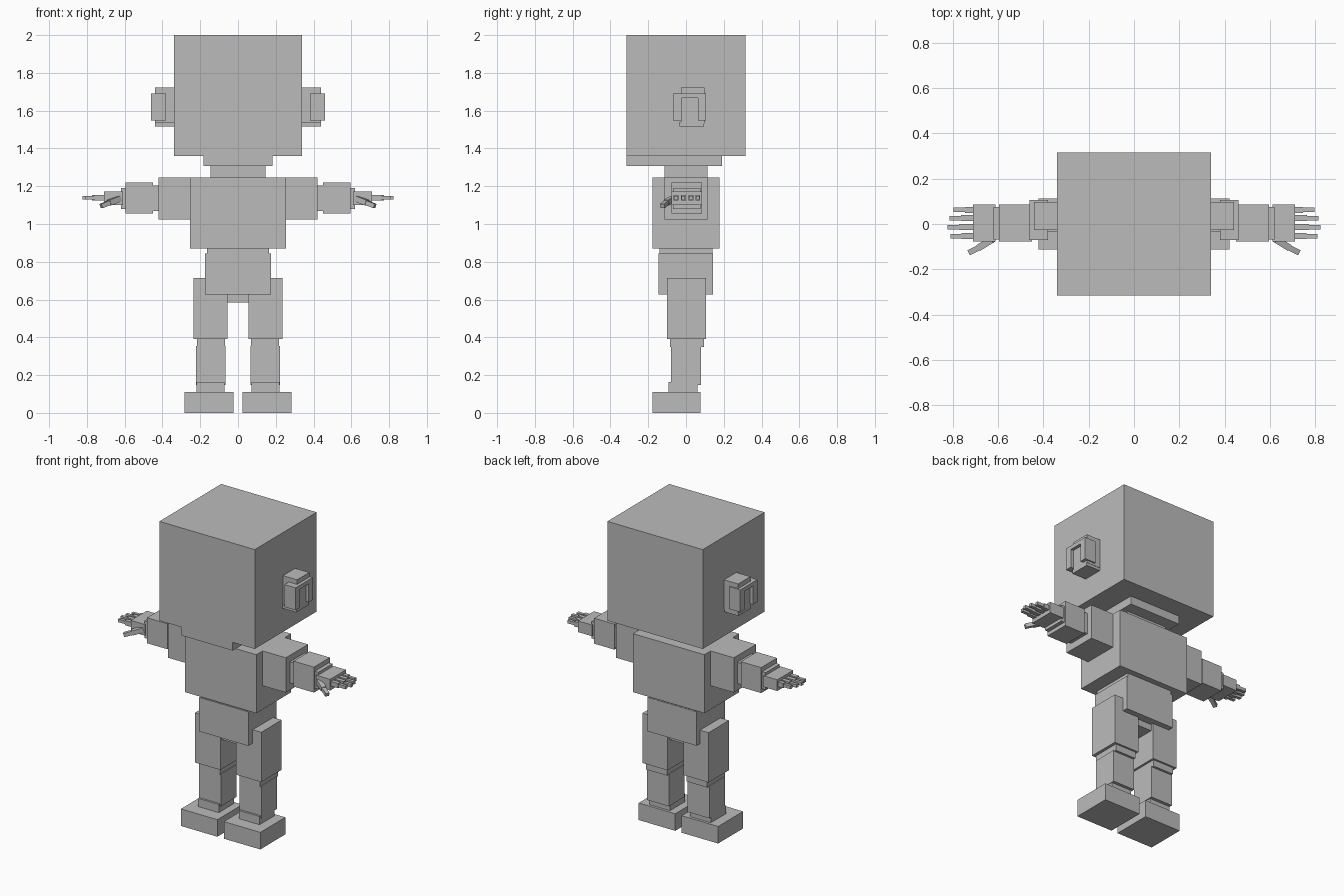
import bpy
from mathutils import Vector, Matrix

if "Cube" in bpy.data.objects:
    bpy.data.objects.remove(bpy.data.objects["Cube"])

GREY = (0.5, 0.5, 0.5, 1)
mat = bpy.data.materials.new("plain grey")
mat.use_nodes = True
mat.diffuse_color = GREY
mat.node_tree.nodes["Principled BSDF"].inputs["Base Color"].default_value = GREY


def box(name, x, y, z):
    """Axis-aligned block from (min, max) ranges."""
    bpy.ops.mesh.primitive_cube_add(size=1)
    ob = bpy.context.object
    ob.name = name
    lo, hi = Vector((x[0], y[0], z[0])), Vector((x[1], y[1], z[1]))
    ob.data.transform(Matrix.Translation((lo + hi) / 2) @ Matrix.Diagonal((*(hi - lo), 1)))
    ob.data.materials.append(mat)
    return ob


def pair(name, x, y, z):
    """Matching blocks on the left (+x) and right (-x)."""
    box("left_" + name, x, y, z)
    box("right_" + name, (-x[1], -x[0]), y, z)


def bar_pair(name, start, end, width):
    """Mirrored slanted bars running between two points."""
    for side, s in (("left_", 1), ("right_", -1)):
        a, b = (Vector((s * p[0], p[1], p[2])) for p in (start, end))
        ob = box(side + name, (-width / 2, width / 2), (-width / 2, width / 2), (0, (b - a).length))
        ob.data.transform(Matrix.Translation(a) @ (b - a).to_track_quat('Z', 'Y').to_matrix().to_4x4())


def centred(name, half_x, y, z):
    box(name, (-half_x, half_x), y, z)


# Head and trunk
centred("head", 0.34, (-0.315, 0.315), (1.36, 2.0))
centred("jaw", 0.183, (-0.315, 0.19), (1.307, 1.365))
centred("neck", 0.145, (-0.115, 0.113), (1.24, 1.31))
centred("chest", 0.255, (-0.177, 0.177), (0.87, 1.247))
centred("waist", 0.165, (-0.14, 0.14), (0.835, 0.875))
centred("pelvis", 0.175, (-0.145, 0.143), (0.626, 0.845))
centred("crotch", 0.062, (-0.09, 0.09), (0.585, 0.63))

# Ears: inner block inside a rim that is open at the bottom
pair("ear_core", (0.33, 0.44), (-0.027, 0.097), (1.533, 1.722))
pair("ear_lobe", (0.33, 0.44), (-0.035, 0.095), (1.515, 1.54))
pair("ear_rim_front", (0.38, 0.46), (-0.07, -0.025), (1.548, 1.692))
pair("ear_rim_back", (0.38, 0.46), (0.063, 0.105), (1.548, 1.692))
pair("ear_rim_top", (0.38, 0.46), (-0.026, 0.064), (1.667, 1.692))

# Arms
pair("upper_arm", (0.24, 0.42), (-0.113, 0.113), (1.023, 1.247))
pair("elbow", (0.41, 0.455), (-0.07, 0.078), (1.068, 1.205))
pair("forearm", (0.45, 0.595), (-0.077, 0.085), (1.056, 1.22))
pair("wrist", (0.59, 0.62), (-0.068, 0.076), (1.08, 1.19))
pair("hand", (0.61, 0.71), (-0.077, 0.085), (1.1, 1.172))

# Fingers in two joints, and the slanted thumb
fingers = {"index": (-0.053, 0.81), "middle": (-0.014, 0.822),
           "ring": (0.026, 0.813), "little": (0.062, 0.795)}
for name, (y, tip) in fingers.items():
    pair(name + "_finger_base", (0.7, tip - 0.05), (y - 0.013, y + 0.013), (1.124, 1.154))
    pair(name + "_finger_tip", (tip - 0.055, tip), (y - 0.01, y + 0.01), (1.129, 1.149))
bar_pair("thumb_base", (0.625, -0.068, 1.135), (0.682, -0.103, 1.113), 0.03)
bar_pair("thumb_tip", (0.675, -0.1, 1.115), (0.725, -0.125, 1.095), 0.024)

# Legs
pair("thigh", (0.056, 0.236), (-0.1, 0.107), (0.392, 0.713))
pair("knee", (0.07, 0.217), (-0.085, 0.095), (0.35, 0.395))
pair("shin", (0.066, 0.222), (-0.08, 0.08), (0.147, 0.355))
pair("ankle", (0.072, 0.219), (-0.093, 0.06), (0.105, 0.163))
pair("foot", (0.023, 0.283), (-0.177, 0.077), (0.0, 0.11))
